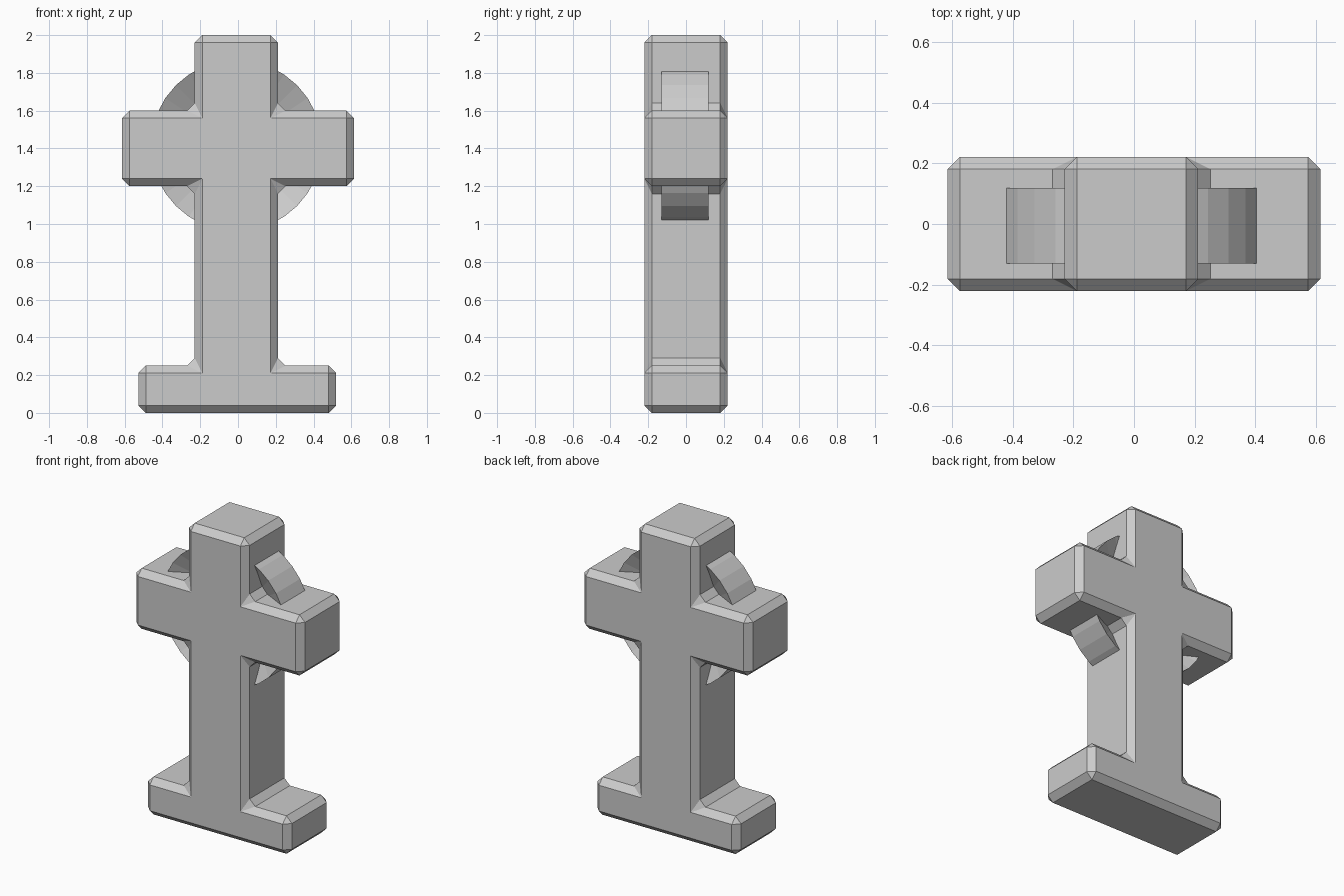
import bpy, bmesh, math
from mathutils import Vector

if "Cube" in bpy.data.objects:
    bpy.data.objects.remove(bpy.data.objects["Cube"])


def finish(name, bm):
    bmesh.ops.recalc_face_normals(bm, faces=bm.faces[:])
    mesh = bpy.data.meshes.new(name)
    bm.to_mesh(mesh)
    bm.free()
    obj = bpy.data.objects.new(name, mesh)
    bpy.context.collection.objects.link(obj)
    return obj


# Cross body: extruded outline with every edge chamfered
HALF_DEPTH = 0.221
SL, SR = -0.229, 0.212
outline = [(-0.528, 0), (0.52, 0), (0.52, 0.25), (SR, 0.25),
           (SR, 1.2), (0.615, 1.2), (0.615, 1.6), (SR, 1.6),
           (SR, 2.0), (SL, 2.0), (SL, 1.6), (-0.615, 1.6),
           (-0.615, 1.2), (SL, 1.2), (SL, 0.25), (-0.528, 0.25)]
bm = bmesh.new()
front = bm.faces.new([bm.verts.new((x, -HALF_DEPTH, z)) for x, z in outline])
ext = bmesh.ops.extrude_face_region(bm, geom=[front], use_keep_orig=True)
back = [g for g in ext["geom"] if isinstance(g, bmesh.types.BMVert)]
bmesh.ops.translate(bm, verts=back, vec=(0, 2 * HALF_DEPTH, 0))
body = finish("cross_body", bm)
bevel = body.modifiers.new("chamfer", 'BEVEL')
bevel.width = 0.04
bevel.segments = 1
bevel.limit_method = 'ANGLE'

# Ring: triangular section, flat on the outside and pointed inward
CENTER = Vector((-0.008, -0.006, 1.415))
R_OUT, R_IN, HALF_W = 0.453, 0.237, 0.125
bm = bmesh.new()
profile = [bm.verts.new(CENTER + Vector(p)) for p in
           [(R_OUT, -HALF_W, 0), (R_OUT, HALF_W, 0), (R_IN, 0, 0)]]
edges = [bm.edges.new((profile[i], profile[(i + 1) % 3])) for i in range(3)]
bmesh.ops.spin(bm, geom=profile + edges, cent=CENTER, axis=(0, 1, 0),
               angle=2 * math.pi, steps=32, use_duplicate=False)
bmesh.ops.remove_doubles(bm, verts=bm.verts[:], dist=0.0005)
finish("halo_ring", bm)
